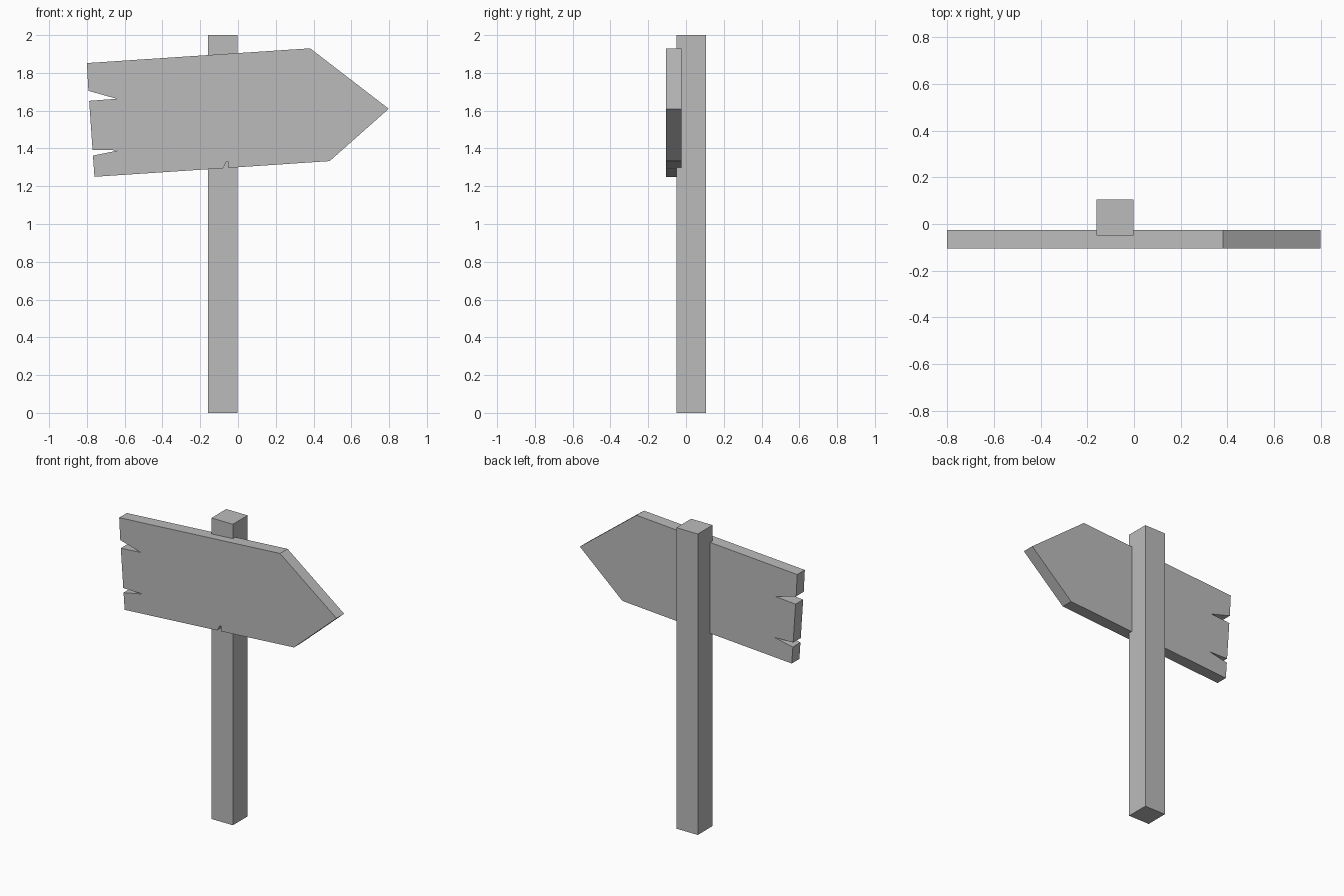
import bpy
import bmesh

cube = bpy.data.objects.get("Cube")
if cube:
    bpy.data.objects.remove(cube, do_unlink=True)

# Single plain grey material
grey = bpy.data.materials.new("plain_grey")
grey.use_nodes = True
colour = (0.5, 0.5, 0.5, 1)
grey.diffuse_color = colour
grey.node_tree.nodes["Principled BSDF"].inputs["Base Color"].default_value = colour


def extrude_outline(name, outline, direction):
    """Make a flat-shaded prism by pushing a closed outline along a direction."""
    mesh = bpy.data.meshes.new(name)
    bm = bmesh.new()
    face = bm.faces.new([bm.verts.new(p) for p in outline])
    result = bmesh.ops.extrude_face_region(bm, geom=[face], use_keep_orig=True)
    moved = [v for v in result["geom"] if isinstance(v, bmesh.types.BMVert)]
    bmesh.ops.translate(bm, verts=moved, vec=direction)
    bmesh.ops.recalc_face_normals(bm, faces=bm.faces)
    bm.to_mesh(mesh)
    bm.free()
    mesh.materials.append(grey)
    obj = bpy.data.objects.new(name, mesh)
    bpy.context.collection.objects.link(obj)
    return obj


# Square post
left, right, front, back = -0.16, -0.003, -0.05, 0.105
extrude_outline("post", [(left, front, 0), (right, front, 0),
                         (right, back, 0), (left, back, 0)], (0, 0, 2))

# Arrow board: tip, top edge, split left end, chipped bottom edge
board_profile = [
    (0.798, 1.61), (0.382, 1.93), (-0.80, 1.852),
    (-0.792, 1.705), (-0.642, 1.663), (-0.788, 1.652),
    (-0.77, 1.392), (-0.63, 1.39), (-0.768, 1.362),
    (-0.76, 1.25), (-0.08, 1.295), (-0.06, 1.332),
    (-0.053, 1.332), (-0.05, 1.297), (0.485, 1.333),
]
extrude_outline("arrow_board", [(x, -0.105, z) for x, z in board_profile], (0, 0.08, 0))
